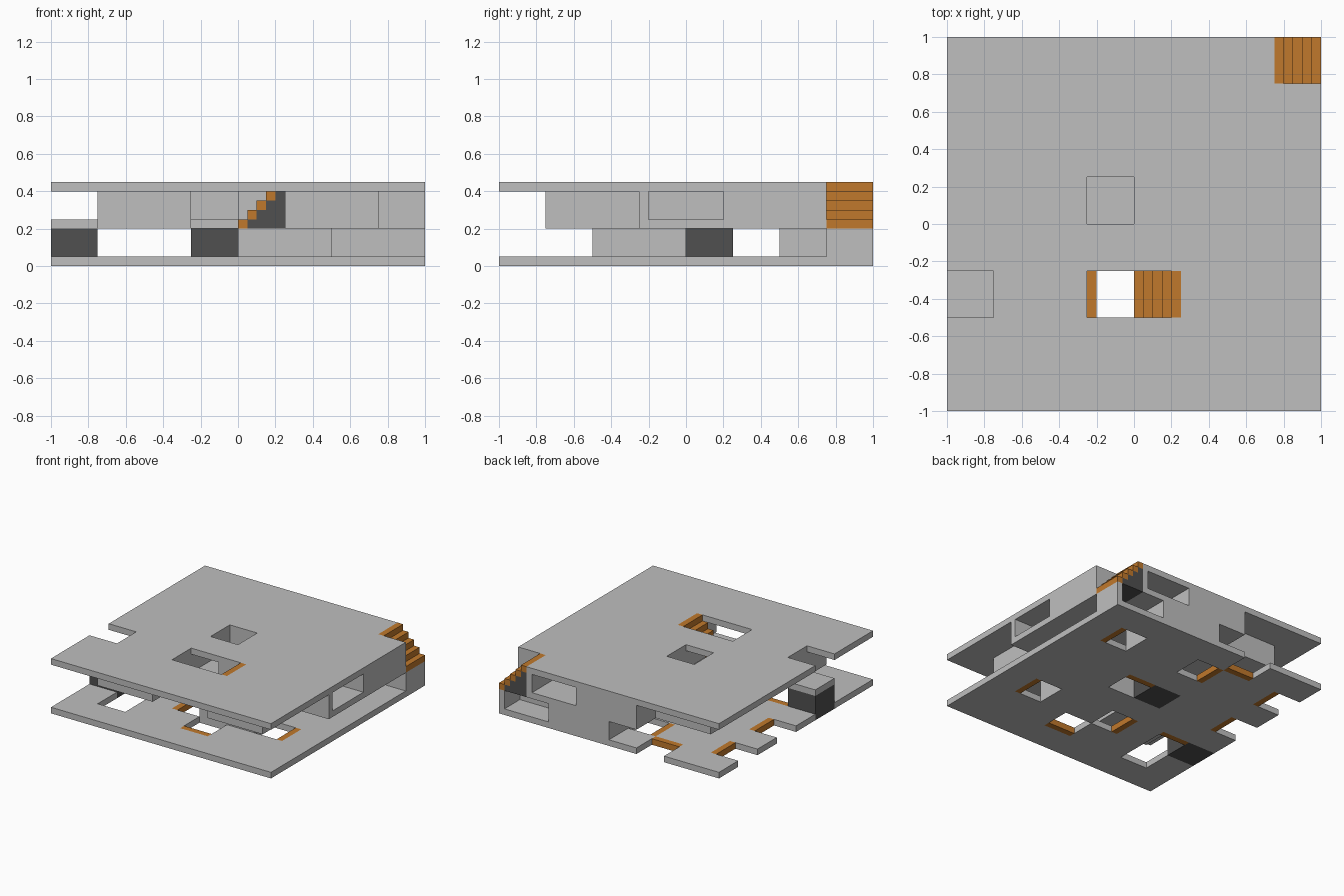
import bpy, bmesh

cube = bpy.data.objects.get("Cube")
if cube:
    bpy.data.objects.remove(cube, do_unlink=True)

U = 0.05  # planning module: every plan is drawn on a 0.05 grid


def material(name, rgb):
    m = bpy.data.materials.new(name)
    m.use_nodes = True
    m.diffuse_color = (*rgb, 1)
    m.node_tree.nodes["Principled BSDF"].inputs["Base Color"].default_value = (*rgb, 1)
    return m


GREY = material("concrete grey", (0.52, 0.52, 0.52))
ORANGE = material("step orange", (0.53, 0.19, 0.025))
DARK = material("support dark grey", (0.08, 0.08, 0.08))


def finish(name, bm, mat):
    bmesh.ops.recalc_face_normals(bm, faces=bm.faces)
    me = bpy.data.meshes.new(name)
    bm.to_mesh(me)
    bm.free()
    me.materials.append(mat)
    ob = bpy.data.objects.new(name, me)
    bpy.context.collection.objects.link(ob)
    return ob


def box(name, x0, x1, y0, y1, z0, z1, mat):
    bm = bmesh.new()
    bmesh.ops.create_cube(bm, size=1)
    for v in bm.verts:
        v.co = (x1 if v.co.x > 0 else x0, y1 if v.co.y > 0 else y0, z1 if v.co.z > 0 else z0)
    return finish(name, bm, mat)


def cells(rects):
    out = set()
    for x0, x1, y0, y1 in rects:
        out |= {(i, j) for i in range(round(x0 / U), round(x1 / U))
                for j in range(round(y0 / U), round(y1 / U))}
    return out


def storey(name, z0, z1, solid, cut=()):
    """Extrude a floor plan made of rectangles, minus cut rectangles."""
    bm = bmesh.new()
    verts = {}

    def vert(i, j):
        if (i, j) not in verts:
            verts[i, j] = bm.verts.new((i * U, j * U, z0))
        return verts[i, j]

    for i, j in sorted(cells(solid) - cells(cut)):
        bm.faces.new([vert(i, j), vert(i, j + 1), vert(i + 1, j + 1), vert(i + 1, j)])
    ext = bmesh.ops.extrude_face_region(bm, geom=bm.faces[:], use_keep_orig=True)
    for g in ext["geom"]:
        if isinstance(g, bmesh.types.BMVert):
            g.co.z = z1
    bmesh.ops.recalc_face_normals(bm, faces=bm.faces)
    bmesh.ops.dissolve_limit(bm, angle_limit=0.01, verts=bm.verts[:], edges=bm.edges[:])
    return finish(name, bm, GREY)


def stairs(name, x, direction, y0, z):
    """Five orange steps rising along x over a dark stepped support."""
    for i in range(5):
        a, b = sorted((x + direction * U * i, x + direction * U * (i + 1)))
        box(f"{name}_step_{i + 1}", a, b, y0, y0 + 0.25, z + U * i, z + U * (i + 1), ORANGE)
        if i:
            box(f"{name}_support_{i + 1}", a, b, y0, y0 + 0.25, z, z + U * i, DARK)


FULL = (-1, 1, -1, 1)

# Stairwell openings in the ground slab: cell corner and the side holding the top step
wells = [(0.5, 0.5, "+x"), (0.5, -0.5, "+x"), (0, -0.75, "-y"), (-0.25, -0.5, "-x"),
         (-0.25, 0.5, "-x"), (0, 0, "+y"), (-0.75, -0.5, "+y"), (-0.5, 0.75, "-y"),
         (-1, 0.5, "+x"), (-1, 0, "+x")]
pillars = [(-1, -0.5), (-0.25, 0)]

holes = [(x, x + 0.25, y, y + 0.25) for x, y, _ in wells]
holes += [(x, x + 0.25, y, y + 0.25) for x, y in pillars]
holes.append((-0.75, -0.5, -0.75, -0.5))
storey("ground_slab", 0, 0.05, [FULL], holes)

for n, (x, y, side) in enumerate(wells):
    x0, x1, y0, y1 = x, x + 0.25, y, y + 0.25
    if side == "+x":
        x0 = x1 - U
    elif side == "-x":
        x1 = x0 + U
    elif side == "+y":
        y0 = y1 - U
    else:
        y1 = y0 + U
    box(f"well_step_{n + 1}", x0, x1, y0, y1, 0, 0.05, ORANGE)

# Dark shafts standing through the ground slab
for n, (x, y) in enumerate(pillars):
    box(f"shaft_{n + 1}", x, x + 0.25, y, y + 0.25, 0, 0.2, DARK)

# Lower storey: central room and rear rooms, one open to the back
storey("lower_walls", 0.05, 0.2,
       [(0, 0.5, -0.5, 0), (0, 0.5, 0.5, 1), (0.5, 1, 0.75, 1)],
       [(0.55, 0.95, 0.8, 1)])

# Middle storey: floor and walls with open-ended rooms
middle = [(-0.75, -0.25, -0.75, 0.75), (0.25, 0.75, -0.75, -0.25),
          (0, 1, -0.25, 1), (-0.25, 0, 0.25, 1)]
storey("middle_slab", 0.2, 0.25,
       middle + [(-0.25, 0, -0.25, 0.25), (-1, -0.75, -0.5, -0.25)],
       [(0.75, 1, 0.75, 1)])
storey("middle_walls", 0.25, 0.4, middle,
       [(0.75, 1, 0.75, 1), (0.55, 1, -0.2, 0.2), (0.3, 0.7, 0.55, 1)])

# Roof slab with openings over the stairs and shafts
storey("roof_slab", 0.4, 0.45, [FULL],
       [(-0.25, 0, 0, 0.25), (-0.25, 0.25, -0.5, -0.25),
        (-1, -0.75, -0.5, -0.25), (0.75, 1, 0.75, 1)])

stairs("inner_stairs", 0, 1, -0.5, 0.2)
stairs("corner_stairs", 1, -1, 0.75, 0.2)
